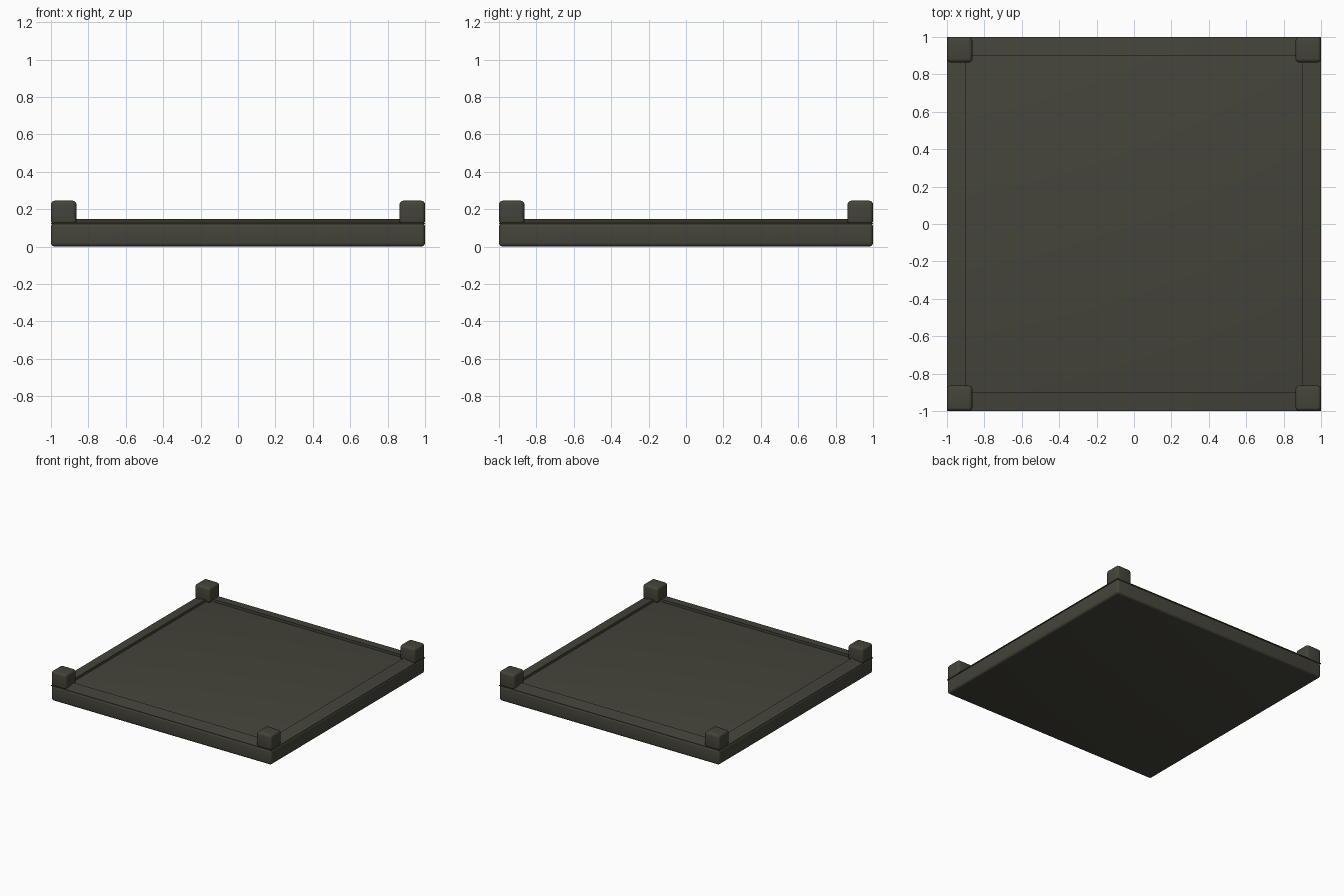
import bpy, bmesh

cube = bpy.data.objects.get("Cube")
if cube:
    bpy.data.objects.remove(cube)

olive = bpy.data.materials.new("dark_olive")
olive.use_nodes = True
color = (0.06, 0.058, 0.042, 1)
olive.diffuse_color = color
olive.node_tree.nodes["Principled BSDF"].inputs["Base Color"].default_value = color


def finish(obj):
    obj.data.materials.append(olive)
    bpy.ops.object.select_all(action='DESELECT')
    obj.select_set(True)
    bpy.context.view_layer.objects.active = obj
    bpy.ops.object.shade_smooth_by_angle()


def rounded_box(name, center, size, radius):
    bpy.ops.mesh.primitive_cube_add(size=1, location=center)
    obj = bpy.context.object
    obj.name = name
    obj.scale = size
    bpy.ops.object.transform_apply(location=False, rotation=False, scale=True)
    bevel = obj.modifiers.new("rounding", 'BEVEL')
    bevel.width, bevel.segments = radius, 4
    bpy.ops.object.modifier_apply(modifier="rounding")
    finish(obj)


def square_ring(name, profile):
    # Sweep a closed (half width, height) profile around a square
    bm = bmesh.new()
    corners = [(-1, -1), (1, -1), (1, 1), (-1, 1)]
    loops = [[bm.verts.new((x * r, y * r, z)) for r, z in profile] for x, y in corners]
    n = len(profile)
    for a, b in zip(loops, loops[1:] + loops[:1]):
        for i in range(n):
            j = (i + 1) % n
            bm.faces.new((a[i], b[i], b[j], a[j]))
    bmesh.ops.recalc_face_normals(bm, faces=bm.faces)
    mesh = bpy.data.meshes.new(name)
    bm.to_mesh(mesh)
    bm.free()
    obj = bpy.data.objects.new(name, mesh)
    bpy.context.collection.objects.link(obj)
    finish(obj)


# Base slab
rounded_box("base_slab", (0, 0, 0.0625), (2, 2, 0.125), 0.02)

# Low lip with its crest on the inner side
square_ring("edge_lip", [(1, 0.12), (1, 0.126), (0.9, 0.146), (0.9, 0.12)])

# Corner blocks
for side, x in (("right", -1), ("left", 1)):
    for end, y in (("front", -1), ("back", 1)):
        rounded_box(f"{end}_{side}_block", (x * 0.932, y * 0.932, 0.182),
                    (0.136, 0.136, 0.126), 0.02)
